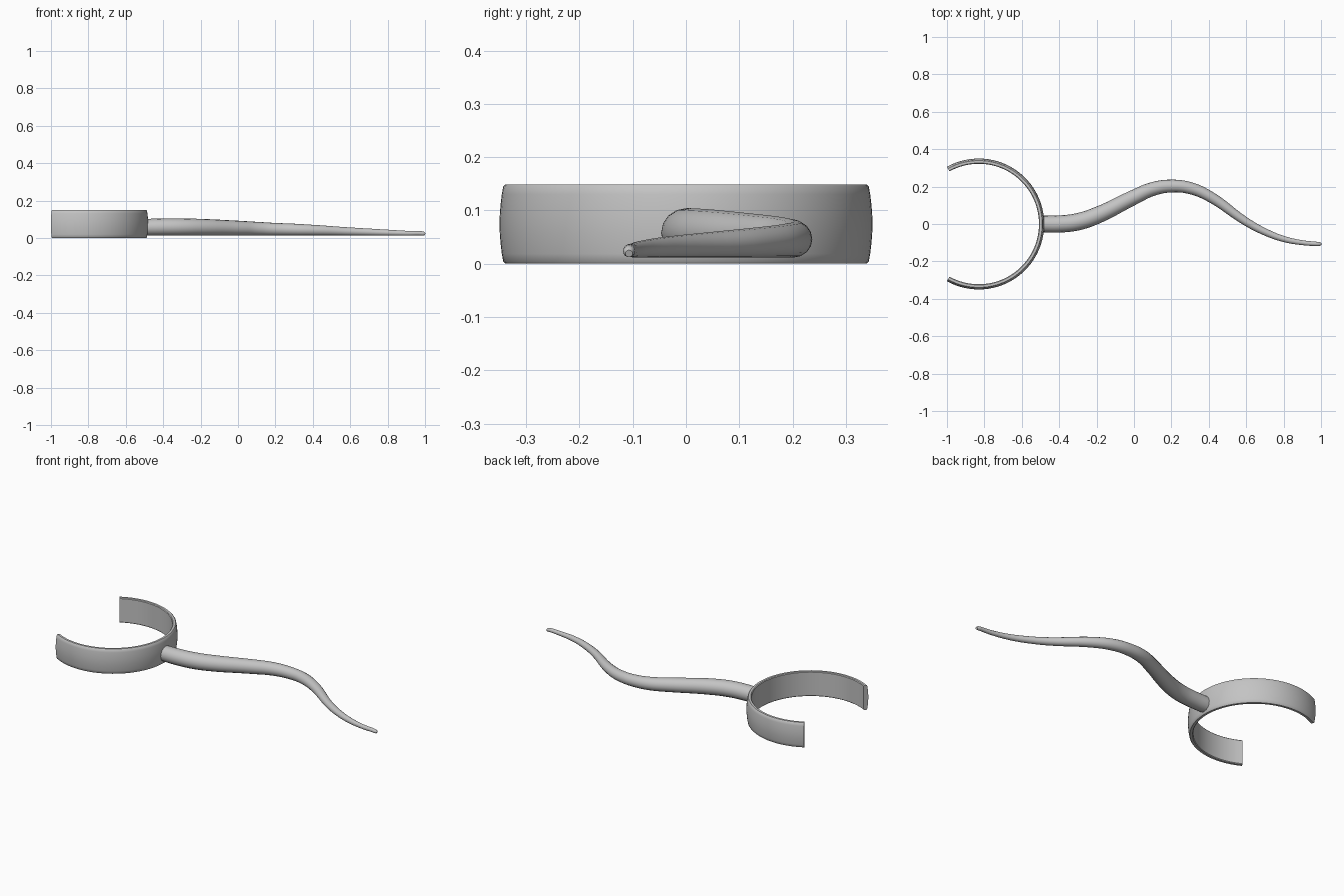
import bpy, bmesh, math
from mathutils import Vector, Matrix

cube = bpy.data.objects.get("Cube")
if cube:
    bpy.data.objects.remove(cube, do_unlink=True)

grey = bpy.data.materials.new("plain grey")
grey.use_nodes = True
colour = (0.55, 0.55, 0.55, 1)
grey.diffuse_color = colour
grey.node_tree.nodes["Principled BSDF"].inputs["Base Color"].default_value = colour


def finish(obj, angle):
    bpy.ops.object.select_all(action="DESELECT")
    obj.select_set(True)
    bpy.context.view_layer.objects.active = obj
    if obj.type == "CURVE":
        bpy.ops.object.convert(target="MESH")
    bpy.ops.object.shade_smooth_by_angle(angle=math.radians(angle))


# Open ring: a bulged band profile swept around the ring centre
centre = Vector((-0.83, 0, 0))
half_sweep = math.radians(119.1)
height, inner = 0.149, 0.322
profile = [(inner + 0.004, 0), (0.339, 0), (0.343, 0.004)]
for i in range(1, 8):
    t = i / 8
    profile.append((0.343 + 0.007 * math.sin(math.pi * t), height * t))
profile += [(0.343, height - 0.004), (0.339, height), (inner + 0.004, height),
            (inner, height - 0.004), (inner, 0.004)]

bm = bmesh.new()
start = Matrix.Rotation(-half_sweep, 3, "Z")
verts = [bm.verts.new(centre + start @ Vector((r, 0, z))) for r, z in profile]
end_face = bm.faces.new(verts)
bmesh.ops.spin(bm, geom=[end_face], cent=centre, axis=(0, 0, 1),
               angle=2 * half_sweep, steps=64, use_duplicate=False)
if not any(f.is_valid and f is end_face for f in bm.faces):
    bm.faces.new(verts)
bmesh.ops.recalc_face_normals(bm, faces=bm.faces)
mesh = bpy.data.meshes.new("open_ring")
bm.to_mesh(mesh)
bm.free()
ring = bpy.data.objects.new("open_ring", mesh)
bpy.context.collection.objects.link(ring)
mesh.materials.append(grey)
finish(ring, 35)

# Wavy tail: a tapering round tube (x, y, radius) resting just above the floor
path = [(-0.49, 0, 0.045), (-0.4, 0, 0.046), (-0.3, 0.012, 0.046),
        (-0.2, 0.045, 0.045), (0, 0.143, 0.040), (0.1, 0.187, 0.037),
        (0.2, 0.203, 0.034), (0.3, 0.192, 0.032), (0.4, 0.15, 0.029),
        (0.6, 0.012, 0.022), (0.7, -0.042, 0.019), (0.8, -0.08, 0.016),
        (0.9, -0.1, 0.013), (0.99, -0.107, 0.011), (1, -0.107, 0.007)]
curve = bpy.data.curves.new("wavy_tail", "CURVE")
curve.dimensions = "3D"
curve.twist_mode = "Z_UP"
curve.bevel_depth = 1
curve.bevel_resolution = 6
curve.resolution_u = 6
curve.use_fill_caps = True
spline = curve.splines.new("BEZIER")
spline.bezier_points.add(len(path) - 1)
for point, (x, y, radius) in zip(spline.bezier_points, path):
    point.co = (x, y, radius + 0.012)
    point.radius = radius
    point.handle_left_type = point.handle_right_type = "AUTO"
tail = bpy.data.objects.new("wavy_tail", curve)
bpy.context.collection.objects.link(tail)
curve.materials.append(grey)
finish(tail, 50)
